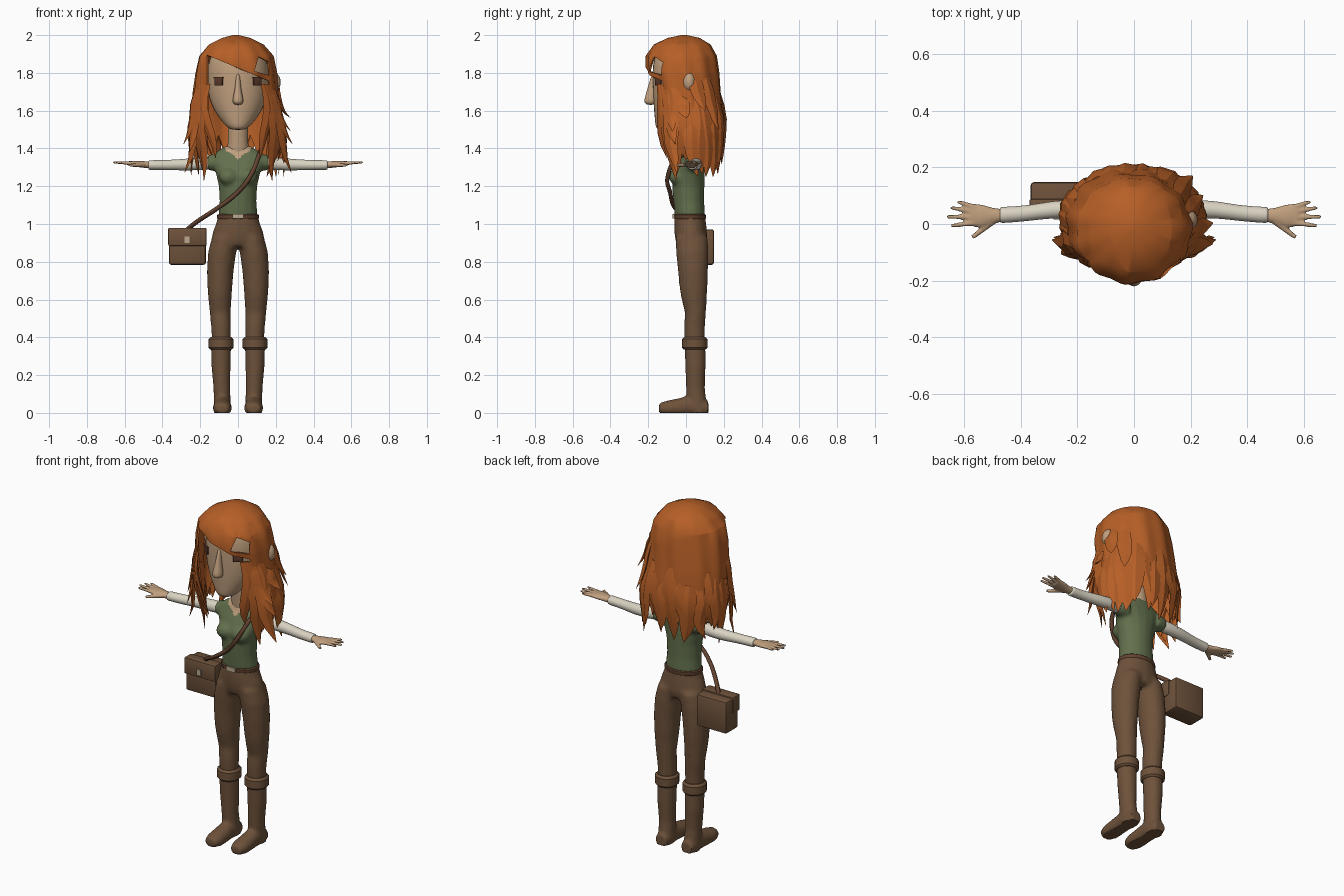
import bpy, bmesh, random
from math import sin, cos, pi, radians
from mathutils import Vector, Matrix

random.seed(4)
cube = bpy.data.objects.get("Cube")
if cube:
    bpy.data.objects.remove(cube, do_unlink=True)


def material(name, r, g, b):
    m = bpy.data.materials.new(name)
    m.use_nodes = True
    m.diffuse_color = (r, g, b, 1)
    m.node_tree.nodes["Principled BSDF"].inputs["Base Color"].default_value = (r, g, b, 1)
    return m


HAIR = material("copper hair", .47, .115, .02)
SKIN = material("skin", .53, .35, .21)
GREEN = material("green cloth", .122, .16, .073)
BROWN = material("brown leather", .155, .084, .043)
BELT = material("dark belt", .125, .056, .03)
WHITE = material("cream sleeve", .7, .65, .54)
EYE = material("eye brown", .1, .04, .025)
METAL = material("pale buckle", .5, .4, .28)


def loft(bm, axis, rings, n=16, caps=True):
    """Rings are (position along axis, centre a, centre b, radius a, radius b)."""
    rows = []
    for h, a, b, ra, rb in rings:
        row = []
        for i in range(n):
            t = 2 * pi * i / n
            u, v = a + ra * cos(t), b + rb * sin(t)
            row.append(bm.verts.new({"x": (h, u, v), "y": (u, h, v), "z": (u, v, h)}[axis]))
        rows.append(row)
    for lower, upper in zip(rows, rows[1:]):
        for i in range(n):
            j = (i + 1) % n
            bm.faces.new((lower[i], lower[j], upper[j], upper[i]))
    bm.faces.new(rows[0])
    if caps:
        bm.faces.new(rows[-1])


def ball(bm, centre, size):
    bmesh.ops.create_uvsphere(bm, u_segments=16, v_segments=10, radius=1,
                              matrix=Matrix.Translation(centre) @ Matrix.Diagonal((*size, 1)))


def finger(bm, start, end, r):
    a, b = Vector(start), Vector(end)
    turn = (b - a).to_track_quat("Z", "Y").to_matrix().to_4x4()
    bmesh.ops.create_cone(bm, cap_ends=True, segments=8, radius1=r, radius2=r * .6,
                          depth=(b - a).length, matrix=Matrix.Translation((a + b) / 2) @ turn)


def finish(name, bm, mat, subsurf=0, fuse=0, sharp=40, solid=0, mirror=False):
    bmesh.ops.recalc_face_normals(bm, faces=bm.faces[:])
    mesh = bpy.data.meshes.new(name)
    bm.to_mesh(mesh)
    bm.free()
    ob = bpy.data.objects.new(name, mesh)
    bpy.context.collection.objects.link(ob)
    if fuse:
        m = ob.modifiers.new("fuse", "REMESH")
        m.mode, m.voxel_size = "VOXEL", fuse
        m = ob.modifiers.new("soften", "SMOOTH")
        m.factor, m.iterations = .5, 5
    if subsurf:
        m = ob.modifiers.new("round", "SUBSURF")
        m.levels = m.render_levels = subsurf
    if solid:
        m = ob.modifiers.new("thickness", "SOLIDIFY")
        m.thickness, m.offset = solid, -1
    if len(ob.modifiers):
        baked = bpy.data.meshes.new_from_object(
            ob.evaluated_get(bpy.context.evaluated_depsgraph_get()))
        ob.modifiers.clear()
        ob.data = baked
    for v in ob.data.vertices:  # flat soles
        v.co.z = max(v.co.z, 0)
    ob.data.materials.clear()
    ob.data.materials.append(mat)
    ob.data.shade_smooth()
    ob.data.set_sharp_from_angle(angle=radians(sharp))
    if mirror:
        twin = ob.data.copy()
        twin.transform(Matrix.Scale(-1, 4, (1, 0, 0)))
        twin.flip_normals()
        ob.name = "left_" + name
        bpy.context.collection.objects.link(bpy.data.objects.new("right_" + name, twin))
    return ob


def box(name, centre, size, mat, bevel=0, turn=0, mirror=False):
    bm = bmesh.new()
    bmesh.ops.create_cube(bm, size=1, matrix=Matrix.Translation(centre)
                          @ Matrix.Rotation(turn, 4, "Z") @ Matrix.Diagonal((*size, 1)))
    if bevel:
        bmesh.ops.bevel(bm, geom=bm.edges[:], offset=bevel, segments=2, affect="EDGES", profile=.5)
    return finish(name, bm, mat, mirror=mirror)


# Trousers: two legs fused into the pelvis
bm = bmesh.new()
for s in (1, -1):
    loft(bm, "z", [(.37, .088 * s, .045, .05, .053), (.46, .09 * s, .045, .053, .056),
                   (.53, .094 * s, .05, .056, .056), (.61, .096 * s, .042, .062, .068),
                   (.66, .096 * s, .04, .066, .074), (.75, .094 * s, .037, .071, .08),
                   (.85, .084 * s, .033, .075, .086), (.93, .068 * s, .03, .07, .086)])
loft(bm, "z", [(.88, 0, .03, .13, .075), (.92, 0, .028, .143, .086), (.97, 0, .024, .13, .086),
               (1.01, 0, .022, .114, .084), (1.05, 0, .021, .106, .08)])
finish("trousers", bm, BROWN, fuse=.012)

# Boots and their folded cuffs
bm = bmesh.new()
loft(bm, "z", [(0, .083, .066, .046, .048), (.08, .084, .054, .045, .052),
               (.13, .086, .05, .044, .05), (.25, .09, .05, .051, .054), (.37, .09, .047, .054, .056)])
loft(bm, "y", [(.118, .083, .025, .036, .038), (.06, .083, .035, .047, .053), (0, .083, .035, .047, .053),
               (-.05, .083, .028, .05, .047), (-.1, .083, .024, .05, .041), (-.143, .083, .024, .034, .028)])
finish("boot", bm, BROWN, fuse=.009, mirror=True)
bm = bmesh.new()
loft(bm, "z", [(.335, .09, .047, .055, .058), (.345, .09, .047, .065, .067),
               (.39, .09, .047, .065, .067), (.402, .09, .047, .053, .056)])
finish("boot_cuff", bm, BROWN, mirror=True)

# Sleeveless top, with the neckline opening coloured as skin
bm = bmesh.new()
loft(bm, "z", [(1.035, 0, .021, .104, .08), (1.12, 0, .015, .098, .082), (1.2, 0, .012, .102, .086),
               (1.27, 0, .014, .118, .085), (1.33, 0, .028, .145, .068), (1.37, 0, .036, .135, .055),
               (1.41, 0, .04, .07, .046)])
for s in (1, -1):
    ball(bm, (.05 * s, -.045, 1.25), (.052, .046, .045))
    loft(bm, "x", [(.1 * s, .045, 1.325, .05, .05), (.16 * s, .047, 1.325, .042, .04)])
top = finish("top", bm, GREEN, fuse=.01)
top.data.materials.append(SKIN)
for p in top.data.polygons:
    x, y, z = p.center
    p.material_index = int(z > 1.345 + .7 * abs(x) and y < .05 and abs(x) < .07)
bm = bmesh.new()
loft(bm, "z", [(1.33, 0, .035, .065, .05), (1.4, 0, .035, .056, .05),
               (1.48, 0, .025, .053, .05), (1.6, 0, .015, .06, .055)])
finish("neck", bm, SKIN, subsurf=1)

# Belt and buckle
bm = bmesh.new()
loft(bm, "z", [(1.027, 0, .021, .108, .082), (1.032, 0, .021, .111, .085),
               (1.047, 0, .021, .11, .084), (1.052, 0, .021, .104, .079)], n=32)
finish("belt", bm, BELT)
box("buckle", (0, -.066, 1.041), (.06, .009, .026), METAL)

# Sleeves and hands
bm = bmesh.new()
loft(bm, "x", [(.11, .045, 1.325, .036, .036), (.2, .053, 1.318, .034, .034),
               (.29, .052, 1.314, .031, .031), (.37, .038, 1.312, .028, .027), (.46, .032, 1.312, .029, .026),
               (.472, .032, 1.312, .029, .026), (.475, .032, 1.312, .022, .02)])
finish("sleeve", bm, WHITE, subsurf=1, mirror=True)
bm = bmesh.new()
loft(bm, "x", [(.455, .031, 1.312, .021, .018), (.5, .029, 1.315, .029, .018),
               (.54, .028, 1.319, .042, .016), (.58, .032, 1.321, .04, .012)])
for root, tip in ((.058, (.625, .08)), (.042, (.65, .058)), (.024, (.663, .026)), (.004, (.648, -.006))):
    finger(bm, (.56, root, 1.321), (*tip, 1.327), .011)
finger(bm, (.5, .01, 1.314), (.572, -.048, 1.31), .014)
finish("hand", bm, SKIN, fuse=.005, mirror=True)

# Head, nose, ears and eyes
bm = bmesh.new()
loft(bm, "z", [(1.497, 0, -.115, .035, .035), (1.515, 0, -.1, .062, .063), (1.55, 0, -.075, .093, .091),
               (1.6, 0, -.05, .13, .122), (1.67, 0, -.03, .16, .147), (1.75, 0, -.02, .169, .16),
               (1.84, 0, -.018, .168, .165), (1.91, 0, -.015, .14, .145), (1.95, 0, -.015, .08, .09)])
finish("head", bm, SKIN, subsurf=1, sharp=60)
bm = bmesh.new()
loft(bm, "z", [(1.63, 0, -.185, .016, .022), (1.643, 0, -.19, .031, .034), (1.665, 0, -.188, .029, .033),
               (1.71, 0, -.181, .018, .026), (1.77, 0, -.172, .012, .018), (1.8, 0, -.165, .009, .012)], n=12)
finish("nose", bm, SKIN, subsurf=1)
bm = bmesh.new()
ball(bm, (.188, .015, 1.75), (.038, .036, .052))
finish("ear", bm, SKIN, mirror=True)
box("eye", (.103, -.147, 1.752), (.052, .009, .038), EYE, bevel=.003, turn=radians(36), mirror=True)
box("eyelid", (.104, -.15, 1.774), (.058, .009, .009), BELT, turn=radians(36), mirror=True)

# Hair outline, shared by the shell and the hanging locks
OUTLINE = [(2, -.01, -.01, .015, .015), (1.985, -.01, -.012, .075, .085), (1.95, -.01, -.02, .145, .15),
           (1.89, -.01, -.024, .195, .186), (1.8, -.01, -.018, .214, .194), (1.7, -.014, -.005, .224, .188),
           (1.6, -.012, .008, .23, .188), (1.5, -.005, .015, .238, .18), (1.42, 0, .02, .23, .166),
           (1.34, 0, .03, .212, .145), (1.2, 0, .03, .185, .125)]


def outline(z):
    for a, b in zip(OUTLINE, OUTLINE[1:]):
        if z >= b[0]:
            t = min(1, (a[0] - z) / (a[0] - b[0]))
            return [p + (q - p) * t for p, q in zip(a[1:], b[1:])]
    return OUTLINE[-1][1:]


# Hair shell: ridged surface, jagged hem, face opening with a sweeping fringe
bm = bmesh.new()
loft(bm, "z", [r for r in OUTLINE if r[0] > 1.4], n=64, caps=False)
bm.verts.index_update()
for v in bm.verts:
    t = 2 * pi * (v.index % 64) / 64
    ridge = 1 + .024 * sin(11 * t + v.co.z * 4) * min(1, (2 - v.co.z) * 8)
    v.co.x, v.co.y = v.co.x * ridge, v.co.y * ridge
    if v.co.z < 1.45:
        v.co.z += .05 * sin(16 * t)
# Cutting planes: fringe, both sides of the face, and a parting gap on the left temple
cuts = [((-.13, 0, 1.88), (.42, 0, 1)), ((-.165, 0, 0), (1, 0, 0)), ((.165, 0, 0), (1, 0, 0)),
        ((.09, 0, 1.82), (1, 0, -.3)), ((.12, 0, 1.8), (.3, 0, 1)), ((.12, 0, 1.88), (.5, 0, 1))]
for point, normal in cuts:
    bmesh.ops.bisect_plane(bm, geom=bm.verts[:] + bm.edges[:] + bm.faces[:],
                           plane_co=point, plane_no=normal)


def side(face, k):
    return (face.calc_center_median() - Vector(cuts[k][0])).dot(Vector(cuts[k][1])) > 0


gone = []
for f in bm.faces:
    if f.calc_center_median().y < -.04 and side(f, 1) and not side(f, 2):
        gap = side(f, 3) and side(f, 4) and not side(f, 5)
        if gap or not side(f, 0):
            gone.append(f)
bmesh.ops.delete(bm, geom=gone, context="FACES")
finish("hair_shell", bm, HAIR, solid=.01, sharp=35)


def lock(bm, angle, top, tip, width, flick=0, twist=0, wave=0):
    rows, steps = [], 6
    for i in range(steps + 1):
        t = i / steps
        z = top + (tip - top) * t
        cx, cy, rx, ry = outline(z)
        a = radians(angle + twist * t * t + wave * sin(2 * pi * t))
        out = .96 + .08 * min(1, 3 * t) + flick * t ** 3
        c = Vector((cx + rx * out * cos(a), cy + ry * out * sin(a), z))
        n, across = Vector((cos(a), sin(a), 0)), Vector((-sin(a), cos(a), 0))
        w = width * min(1, .5 + 2 * t) * max(.04, 1 - t ** 4)
        rows.append([bm.verts.new(c + d) for d in (-across * w, n * w * .3, across * w, -n * w * .3)])
    for a, b in zip(rows, rows[1:]):
        for i in range(4):
            j = (i + 1) % 4
            bm.faces.new((a[i], a[j], b[j], b[i]))
    bm.faces.new(rows[0])
    bm.faces.new(rows[-1])


# Long locks around the sides and back, front locks, and short flicked tips
bm = bmesh.new()
for i in range(18):
    lock(bm, -26 + i * 232 / 17, random.uniform(1.6, 1.7), random.uniform(1.24, 1.36),
         random.uniform(.042, .058), random.uniform(-.1, .25), random.uniform(-14, 14),
         random.uniform(-5, 5))
for s in (1, -1):
    for spread, tip, width, flick, twist in ((50, 1.23, .042, .1, 6), (44, 1.35, .036, 0, -12),
                                             (60, 1.27, .05, .5, 8), (66, 1.42, .046, .3, 4)):
        lock(bm, -90 + s * spread, 1.74, tip, width, flick, s * twist, s * 4)
for angle, top, tip, flick in ((-28, 1.72, 1.49, .25), (-8, 1.68, 1.56, .2), (18, 1.8, 1.6, .18),
                               (38, 1.8, 1.5, .2), (200, 1.72, 1.42, .2), (210, 1.68, 1.38, .4)):
    lock(bm, angle, top, tip, .042, flick, 6)
finish("hair_locks", bm, HAIR, sharp=30)

# Shoulder bag with flap and clasp
box("bag", (-.268, .09, .878), (.196, .116, .188), BROWN, bevel=.012)
box("bag_flap", (-.268, .056, .932), (.204, .066, .096), BROWN, bevel=.008)
box("bag_clasp", (-.27, .021, .917), (.028, .009, .036), METAL)

# Strap from the bag across the chest to the shoulder, ending beneath the hair
curve = bpy.data.curves.new("bag_strap", "CURVE")
curve.dimensions, curve.bevel_depth, curve.bevel_resolution = "3D", .012, 1
curve.resolution_u = 6
curve.use_fill_caps = True
path = [(-.27, .08, .97), (-.22, .03, 1.01), (-.1, -.06, 1.09), (0, -.085, 1.17), (.06, -.098, 1.245),
        (.11, -.03, 1.36), (.11, .06, 1.37)]
spline = curve.splines.new("BEZIER")
spline.bezier_points.add(len(path) - 1)
for point, co in zip(spline.bezier_points, path):
    point.co = co
    point.handle_left_type = point.handle_right_type = "AUTO"
curve.materials.append(BELT)
bpy.context.collection.objects.link(bpy.data.objects.new("bag_strap", curve))
